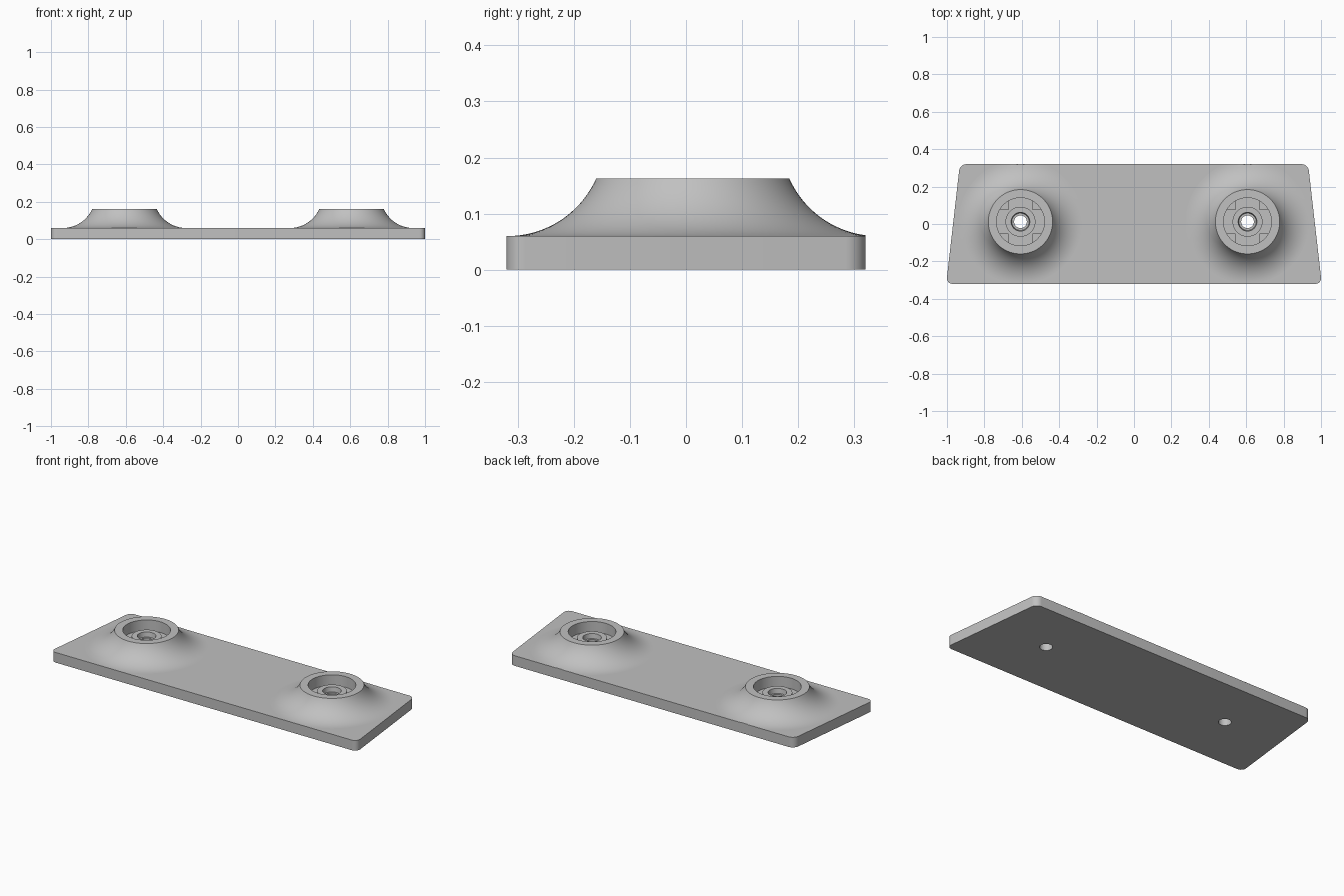
import bpy, bmesh, math
from mathutils import Vector, Matrix

if "Cube" in bpy.data.objects:
    bpy.data.objects.remove(bpy.data.objects["Cube"], do_unlink=True)

grey = bpy.data.materials.new("plain_grey")
grey.use_nodes = True
grey.diffuse_color = (0.53, 0.53, 0.53, 1)
grey.node_tree.nodes["Principled BSDF"].inputs["Base Color"].default_value = (0.53, 0.53, 0.53, 1)

BASE = 0.06          # plate thickness
TOP = 0.163          # rim height
BACK = 0.32          # half depth of the plate
POST_X, POST_Y = 0.607, 0.012
HOLE = 0.034
SEGMENTS = 96


def finish(name, bm):
    bmesh.ops.recalc_face_normals(bm, faces=bm.faces)
    mesh = bpy.data.meshes.new(name)
    bm.to_mesh(mesh)
    bm.free()
    mesh.materials.append(grey)
    obj = bpy.data.objects.new(name, mesh)
    bpy.context.collection.objects.link(obj)
    return obj


def smooth(obj):
    bpy.ops.object.select_all(action="DESELECT")
    obj.select_set(True)
    bpy.context.view_layer.objects.active = obj
    bpy.ops.object.shade_smooth_by_angle(angle=math.radians(30))


# Tapered plate with rounded vertical corners
bm = bmesh.new()
outline = [(-1.004, -BACK), (1.004, -BACK), (0.931, BACK), (-0.931, BACK)]
face = bm.faces.new([bm.verts.new((x, y, 0)) for x, y in outline])
raised = bmesh.ops.extrude_face_region(bm, geom=[face])["geom"]
bmesh.ops.translate(bm, vec=(0, 0, BASE), verts=[v for v in raised if isinstance(v, bmesh.types.BMVert)])
uprights = [e for e in bm.edges if abs(e.verts[0].co.z - e.verts[1].co.z) > BASE / 2]
bmesh.ops.bevel(bm, geom=uprights, offset=0.035, segments=8, profile=0.5, affect="EDGES")
plate = finish("base_plate", bm)

# Screw holes through the plate
for side in (-1, 1):
    bm = bmesh.new()
    bmesh.ops.create_cone(bm, cap_ends=True, segments=SEGMENTS, radius1=HOLE, radius2=HOLE, depth=0.4,
                          matrix=Matrix.Translation((side * POST_X, POST_Y, 0)))
    cutter = finish("hole_cutter", bm)
    cutter.hide_render = True
    cutter.hide_set(True)
    cut = plate.modifiers.new("screw_hole", "BOOLEAN")
    cut.operation = "DIFFERENCE"
    cut.solver = "EXACT"
    cut.object = cutter

bpy.context.view_layer.objects.active = plate
for cut in list(plate.modifiers):
    bpy.ops.object.modifier_apply(modifier=cut.name)
for cutter in [o for o in bpy.data.objects if o.name.startswith("hole_cutter")]:
    bpy.data.objects.remove(cutter, do_unlink=True)
smooth(plate)


# Flared boss profile: concave skirt, flat rim, cup, centre post and bore
FOOT, RIM, CUP, POST = 0.33, 0.172, 0.128, 0.08
run, rise = FOOT - RIM, TOP - BASE
radius = (run ** 2 + rise ** 2) / (2 * rise)
sweep = math.asin(run / radius)
STEPS = 18
profile = []
for i in range(STEPS + 1):
    a = sweep * i / STEPS
    profile.append((FOOT - radius * math.sin(a), BASE + radius * (1 - math.cos(a))))
FLOOR = BASE + 0.003
POST_TOP = 0.128
profile += [(CUP, TOP), (CUP, FLOOR), (POST, FLOOR), (POST, POST_TOP),
            (0.05, POST_TOP), (0.046, 0.1), (HOLE, 0.1), (HOLE, BASE)]

for side, label in ((-1, "right"), (1, "left")):
    centre = Vector((side * POST_X, POST_Y, 0))

    bm = bmesh.new()
    verts = [bm.verts.new((r, 0, z)) for r, z in profile]
    edges = [bm.edges.new(pair) for pair in zip(verts, verts[1:])]
    bmesh.ops.spin(bm, geom=verts + edges, cent=(0, 0, 0), axis=(0, 0, 1),
                   angle=math.tau, steps=SEGMENTS, use_merge=True)
    bmesh.ops.remove_doubles(bm, verts=bm.verts, dist=0.0001)
    bmesh.ops.translate(bm, vec=centre, verts=bm.verts)
    # Trim the skirt flush with the back edge
    for v in bm.verts:
        v.co.y = min(v.co.y, BACK)
    bmesh.ops.remove_doubles(bm, verts=bm.verts, dist=0.00001)
    boss = finish(label + "_boss", bm)
    smooth(boss)

    # Four low ribs tie the post to the cup wall
    bm = bmesh.new()
    for k in range(4):
        place = (Matrix.Translation(centre) @ Matrix.Rotation(k * math.pi / 2, 4, "Z")
                 @ Matrix.Translation((0.093, 0, 0.081)) @ Matrix.Diagonal((0.09, 0.13, 0.038, 1)))
        bmesh.ops.create_cube(bm, size=1, matrix=place)
    finish(label + "_ribs", bm)
